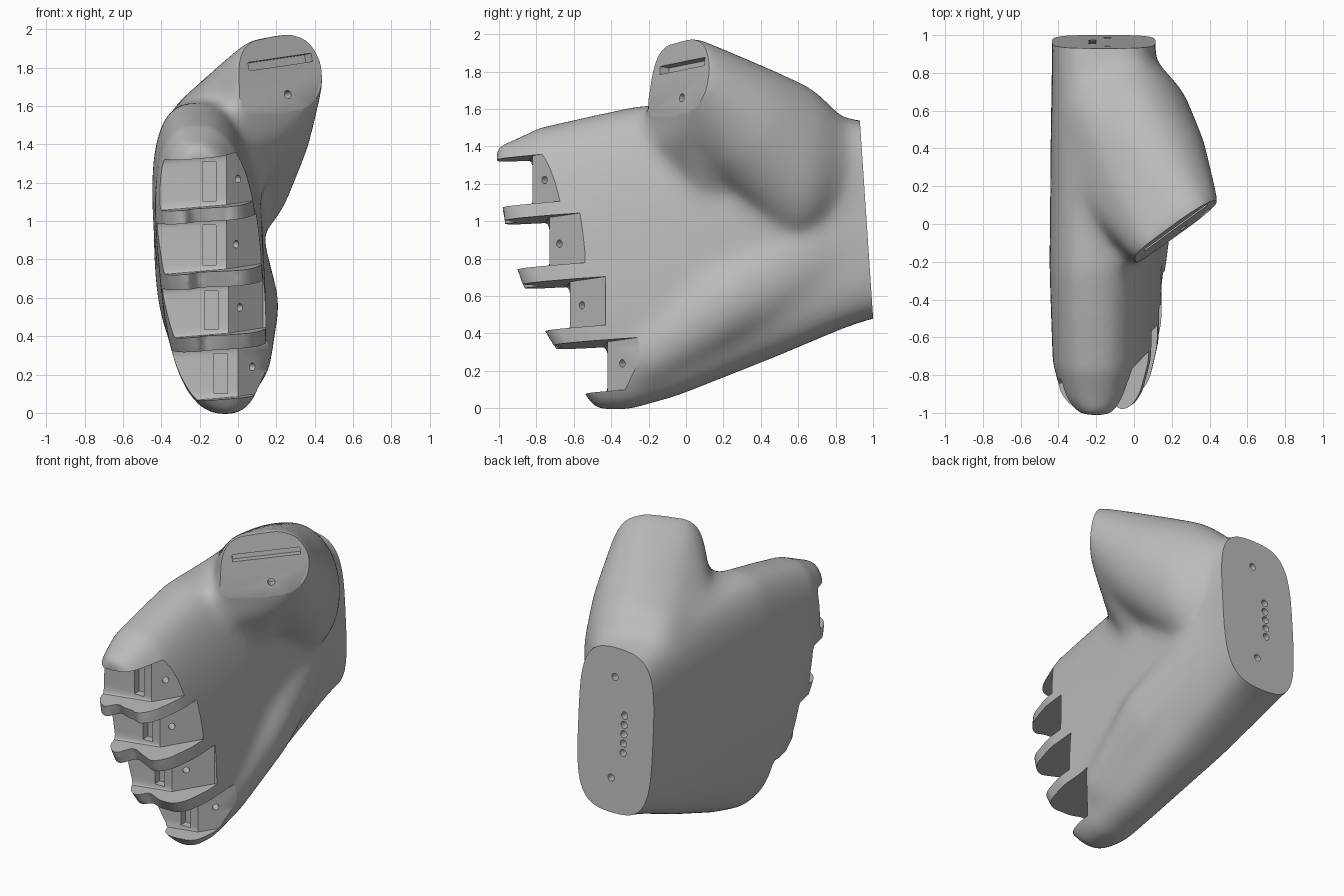
import bpy, bmesh, math
from mathutils import Vector, Matrix

if "Cube" in bpy.data.objects:
    bpy.data.objects.remove(bpy.data.objects["Cube"])

plastic = bpy.data.materials.new("grey_plastic")
plastic.use_nodes = True
plastic.diffuse_color = (0.5, 0.5, 0.5, 1)
plastic.node_tree.nodes["Principled BSDF"].inputs["Base Color"].default_value = (0.5, 0.5, 0.5, 1)


def make_object(name, bm):
    bmesh.ops.recalc_face_normals(bm, faces=bm.faces)
    mesh = bpy.data.meshes.new(name)
    bm.to_mesh(mesh)
    bm.free()
    obj = bpy.data.objects.new(name, mesh)
    bpy.context.collection.objects.link(obj)
    mesh.materials.append(plastic)
    return obj


def frame(loc, normal, roll=0):
    """Local z follows the normal, local y points up."""
    turn = Vector(normal).to_track_quat('Z', 'Y').to_matrix().to_4x4()
    return Matrix.Translation(loc) @ turn @ Matrix.Rotation(roll, 4, 'Z')


def add_box(bm, place, low, high):
    low, high = Vector(low), Vector(high)
    m = place @ Matrix.Translation((low + high) / 2) @ Matrix.Diagonal((*(high - low), 1))
    bmesh.ops.create_cube(bm, size=1, matrix=m)


def add_hole(bm, loc, normal, radius=0.02, depth=0.16):
    bmesh.ops.create_cone(bm, cap_ends=True, segments=16, radius1=radius, radius2=radius,
                          depth=depth, matrix=frame(loc, normal))


def add_hull(bm, balls, extra=()):
    """Convex skin around ellipsoids and loose points."""
    temp = bmesh.new()
    for centre, radii in balls:
        bmesh.ops.create_icosphere(temp, subdivisions=3, radius=1,
                                   matrix=Matrix.Translation(centre) @ Matrix.Diagonal((*radii, 1)))
    for p in extra:
        temp.verts.new(p)
    points = [v.co.copy() for v in temp.verts]
    temp.free()
    verts = [bm.verts.new(p) for p in points]
    made = bmesh.ops.convex_hull(bm, input=verts)
    spare = [g for g in made["geom_interior"] + made["geom_unused"] if isinstance(g, bmesh.types.BMVert)]
    bmesh.ops.delete(bm, geom=list(set(spare)), context='VERTS')


def signed_power(v, p):
    return math.copysign(abs(v) ** p, v)


# Palm loft: bottom y z, top y z, bottom centre x, top centre x, half width, forward bow, roundness
sections = [
    (-0.50, 0.02, -1.015, 1.385, -0.06, -0.21, 0.12, 0.145, 0.75),
    (-0.475, 0.0, -0.98, 1.41, -0.06, -0.21, 0.18, 0.145, 0.75),
    (-0.42, -0.01, -0.92, 1.435, -0.065, -0.215, 0.225, 0.145, 0.75),
    (-0.30, -0.01, -0.78, 1.50, -0.07, -0.215, 0.268, 0.10, 0.75),
    (-0.05, 0.06, -0.25, 1.62, -0.08, -0.22, 0.28, 0.03, 0.75),
    (0.45, 0.26, 0.40, 1.64, -0.14, -0.17, 0.285, 0, 0.68),
    (0.85, 0.43, 0.80, 1.56, -0.16, -0.16, 0.275, 0, 0.56),
    (1.00, 0.48, 0.93, 1.54, -0.16, -0.16, 0.275, 0, 0.56),
    (1.12, 0.50, 1.05, 1.52, -0.16, -0.16, 0.275, 0, 0.56),
]
SIDES = 48
bm = bmesh.new()
rings = []
for yb, zb, yt, zt, cb, ct, half, bow, power in sections:
    ring = []
    for i in range(SIDES):
        a = 2 * math.pi * i / SIDES
        t = 0.5 + 0.5 * signed_power(math.sin(a), power)
        x = cb + (ct - cb) * t + half * signed_power(math.cos(a), power)
        y = yb + (yt - yb) * t - bow * math.sin(math.pi * t)
        ring.append(bm.verts.new((x, y, zb + (zt - zb) * t)))
    rings.append(ring)
for a, b in zip(rings, rings[1:]):
    for i in range(SIDES):
        j = (i + 1) % SIDES
        bm.faces.new((a[i], a[j], b[j], b[i]))
bm.faces.new(rings[0])
bm.faces.new(rings[-1])

# Thumb base, running from the wrist to a flat slanted end
thumb_normal = Vector((0.7, -1, 0.18)).normalized()


def on_thumb_face(x, z):
    return Vector((x, -0.02 + 0.7 * (x - 0.22) + 0.18 * (z - 1.83), z))


outline = [(0.0, 1.62), (0.0, 1.87), (0.05, 1.95), (0.27, 1.99), (0.36, 1.96),
           (0.425, 1.86), (0.435, 1.74), (0.41, 1.64)]
tip = [on_thumb_face(x, z) for x, z in outline]
low_corners = [tip[0], tip[-1]]
chin = [on_thumb_face(x, z) + Vector((0, back, 0))
        for x, z, back in [(0.02, 1.54, 0.03), (0.32, 1.5, 0.03), (0.14, 1.42, 0.06)]]
tip += [p + thumb_normal * 0.045 for p in tip[1:-1]]
tip += [p + thumb_normal * 0.02 for p in low_corners]
add_hull(bm, [((0.08, 0.35, 1.5), (0.31, 0.3, 0.34)),
              ((0.0, 0.6, 1.31), (0.295, 0.23, 0.43)),
              ((-0.2, 0.55, 1.32), (0.21, 0.3, 0.36)),
              ((-0.2, 0.28, 1.38), (0.2, 0.2, 0.28)),
              ((-0.05, 0.8, 1.28), (0.18, 0.16, 0.28))], tip + chin)

# Web between thumb and palm
add_hull(bm, [((-0.1, -0.05, 1.42), (0.18, 0.2, 0.18)),
              ((-0.05, 0.14, 1.2), (0.18, 0.18, 0.18))], low_corners + chin)

# Heel pad along the little-finger side
add_hull(bm, [((-0.12, 0.85, 0.92), (0.24, 0.15, 0.35)),
              ((0.02, 0.2, 0.56), (0.2, 0.2, 0.24)),
              ((0.0, -0.2, 0.29), (0.18, 0.18, 0.19)),
              ((-0.04, -0.3, 0.16), (0.14, 0.12, 0.13))])
palm = make_object("palm", bm)


def apply_modifier(obj, kind, **settings):
    mod = obj.modifiers.new(kind.lower(), kind)
    for key, value in settings.items():
        setattr(mod, key, value)
    bpy.context.view_layer.objects.active = obj
    bpy.ops.object.modifier_apply(modifier=mod.name)


def carve(obj, bm, name):
    cutter = make_object(name, bm)
    cutter.hide_render = True
    apply_modifier(obj, 'BOOLEAN', operation='DIFFERENCE', solver='EXACT', object=cutter)
    bpy.data.objects.remove(cutter)


# Blend the masses into one skin, softer behind the knuckles
apply_modifier(palm, 'REMESH', mode='VOXEL', voxel_size=0.017)
apply_modifier(palm, 'SMOOTH', factor=0.5, iterations=20)
soft = palm.vertex_groups.new(name="soft")
for v in palm.data.vertices:
    weight = min(1, max(0, (v.co.y + 0.5) / 0.3))
    if weight > 0:
        soft.add([v.index], weight, 'REPLACE')
apply_modifier(palm, 'SMOOTH', factor=0.5, iterations=80, vertex_group="soft")

# Large cuts: wrist face, thumb face and finger bays
bm = bmesh.new()
wrist_normal = Vector((0, 1, 0.067)).normalized()
add_box(bm, frame((-0.16, 0.965, 1.01), wrist_normal), (-1, -1, 0), (1, 1, 0.5))
thumb_frame = frame(on_thumb_face(0.22, 1.78), thumb_normal)
add_box(bm, thumb_frame, (-0.29, -0.24, 0), (0.5, 0.4, 0.4))

# Finger bays: floor y, panel start x, low z, high z, hole x, hole z
bays = [(-0.82, -0.06, 1.075, 1.34, 0.0, 1.22), (-0.73, -0.06, 0.74, 1.01, -0.01, 0.88),
        (-0.62, -0.05, 0.405, 0.665, 0.01, 0.55), (-0.42, 0.0, 0.07, 0.34, 0.075, 0.24)]
for floor, px, low, high, hx, hz in bays:
    bay = bmesh.new()
    plan = [(-0.7, floor), (px, floor), (px + 0.18, floor + 0.19), (0.5, floor + 0.19),
            (0.5, -1.5), (-0.7, -1.5)]
    base = bay.faces.new([bay.verts.new((x, y, low)) for x, y in plan])
    up = bmesh.ops.extrude_face_region(bay, geom=[base])["geom"]
    bmesh.ops.translate(bay, vec=(0, 0, high - low),
                        verts=[g for g in up if isinstance(g, bmesh.types.BMVert)])
    rims = [e for e in bay.edges if all(abs(v.co.y - floor) < 1e-4 for v in e.verts)
            and abs(e.verts[0].co.z - e.verts[1].co.z) < 1e-4]
    bmesh.ops.bevel(bay, geom=rims, offset=0.045, segments=4, profile=0.5, affect='EDGES')
    for v in bay.verts:
        v.co.z += 0.07 * (v.co.y - floor + 0.1) + 0.08 * (v.co.x + 0.1)
    bmesh.ops.recalc_face_normals(bay, faces=bay.faces)
    piece = bpy.data.meshes.new("bay")
    bay.to_mesh(piece)
    bay.free()
    bm.from_mesh(piece)
    bpy.data.meshes.remove(piece)
carve(palm, bm, "large_cutter")

# Small cuts: tendon channels, pin holes, thumb slot, wrist holes
bm = bmesh.new()
for floor, px, low, high, hx, hz in bays:
    add_box(bm, Matrix.Translation((px - 0.09, floor, 0)), (-0.035, -0.03, low + 0.03),
            (0.035, 0.05, high - 0.03))
    add_hole(bm, (hx, floor + (hx - px) * 1.06, hz), (0.73, -0.69, 0))
add_box(bm, frame(on_thumb_face(0.22, 1.83), thumb_normal, 0.12),
        (-0.205, -0.022, -0.06), (0.205, 0.022, 0.05))
add_hole(bm, on_thumb_face(0.26, 1.66), thumb_normal, 0.022)
wrist_holes = [(-0.14, 1.35), (-0.14, 0.7)] + [(-0.22, 0.88 + 0.06 * i) for i in range(5)]
for x, z in wrist_holes:
    add_hole(bm, (x, 0.965 - 0.067 * (z - 1.01), z), wrist_normal, 0.023)
carve(palm, bm, "small_cutter")

bpy.ops.object.select_all(action='DESELECT')
palm.select_set(True)
bpy.context.view_layer.objects.active = palm
bpy.ops.object.shade_smooth_by_angle(angle=math.radians(32))
